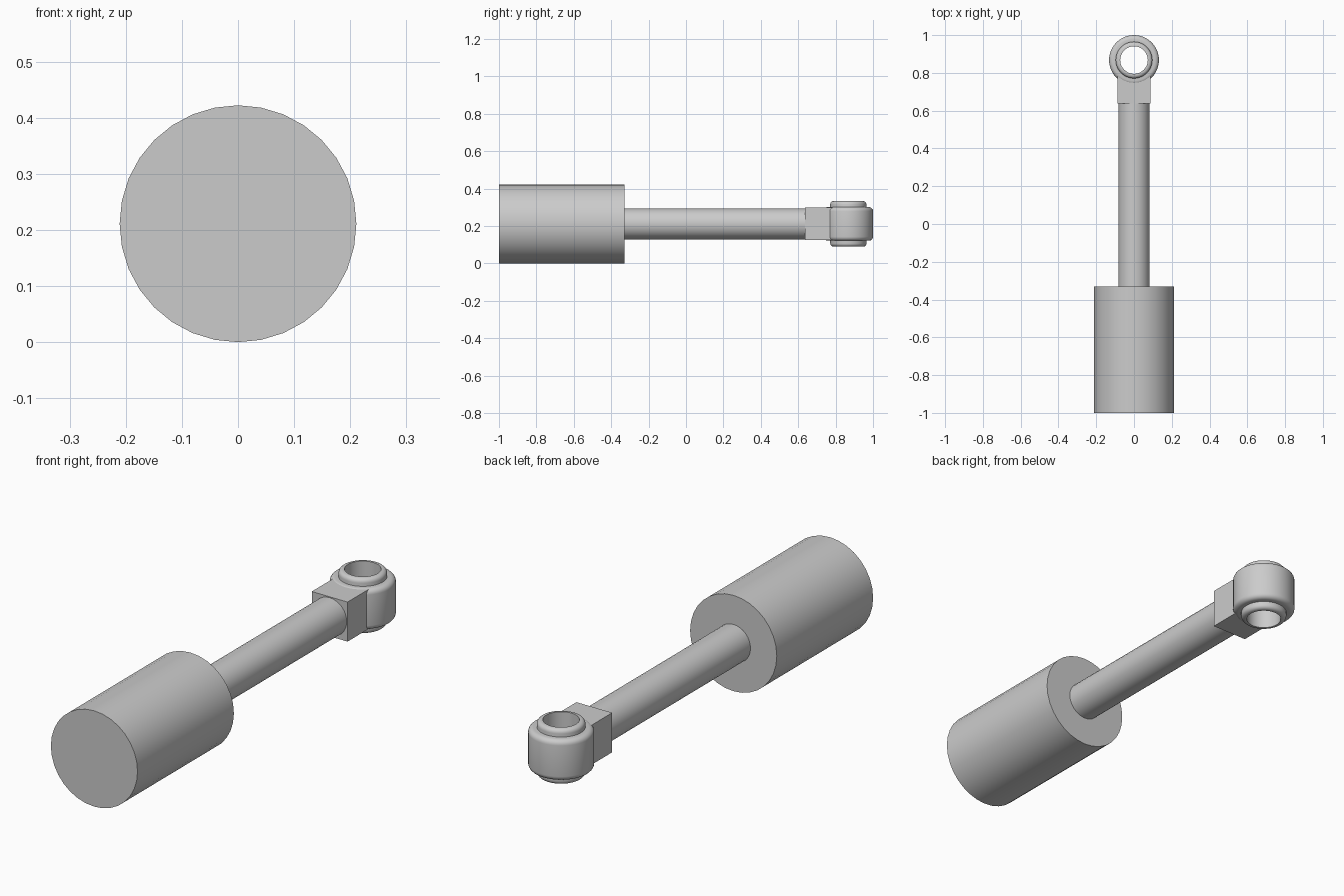
import bpy, bmesh, math
from mathutils import Matrix

cube = bpy.data.objects.get("Cube")
if cube:
    bpy.data.objects.remove(cube, do_unlink=True)

AXIS_Z = 0.211   # height of the shared centre line
EYE_Y = 0.868    # centre of the rod eye

grey = bpy.data.materials.new("plain grey")
grey.use_nodes = True
grey.diffuse_color = (0.6, 0.6, 0.6, 1)
grey.node_tree.nodes["Principled BSDF"].inputs["Base Color"].default_value = grey.diffuse_color


def finish(name, bm):
    bmesh.ops.recalc_face_normals(bm, faces=bm.faces)
    mesh = bpy.data.meshes.new(name)
    bm.to_mesh(mesh)
    bm.free()
    mesh.materials.append(grey)
    obj = bpy.data.objects.new(name, mesh)
    bpy.context.collection.objects.link(obj)
    bpy.ops.object.select_all(action="DESELECT")
    obj.select_set(True)
    bpy.context.view_layer.objects.active = obj
    bpy.ops.object.shade_smooth_by_angle(angle=math.radians(35))
    return obj


def cylinder(name, radius, y0, y1, sides):
    bm = bmesh.new()
    place = Matrix.Translation((0, (y0 + y1) / 2, AXIS_Z)) @ Matrix.Rotation(math.pi / 2, 4, "X")
    bmesh.ops.create_cone(bm, cap_ends=True, segments=sides, radius1=radius,
                          radius2=radius, depth=y1 - y0, matrix=place)
    return finish(name, bm)


def ring(name, inner, outer, half, rounding, sides=48, steps=5):
    """Upright ring around the eye centre with rounded outer rims."""
    profile = [(inner, -half)]
    for side in (-1, 1):
        for i in range(steps + 1):
            a = math.pi / 2 * (i / steps + (side - 1) / 2)
            profile.append((outer - rounding + rounding * math.cos(a),
                            side * (half - rounding) + rounding * math.sin(a)))
    profile.append((inner, half))
    bm = bmesh.new()
    loops = []
    for k in range(sides):
        t = math.tau * k / sides
        loops.append([bm.verts.new((r * math.cos(t), EYE_Y + r * math.sin(t), AXIS_Z + z))
                      for r, z in profile])
    for k in range(sides):
        a, b = loops[k], loops[(k + 1) % sides]
        for i in range(len(profile)):
            j = (i + 1) % len(profile)
            bm.faces.new((a[i], b[i], b[j], a[j]))
    return finish(name, bm)


# Heavy cylinder body and slim rod
cylinder("cylinder_body", 0.211, -1, -0.33, 32)
cylinder("rod", 0.083, -0.34, 0.65, 32)

# Rod eye with a taller bushing through it
ring("rod_eye", 0.08, 0.132, 0.09, 0.022)
ring("eye_bushing", 0.073, 0.097, 0.122, 0.018)

# Square neck between rod and eye
bm = bmesh.new()
bmesh.ops.create_cube(bm, size=1, matrix=Matrix.Translation((0, 0.71, AXIS_Z))
                      @ Matrix.Diagonal((0.174, 0.145, 0.174, 1)))
finish("eye_neck", bm)
